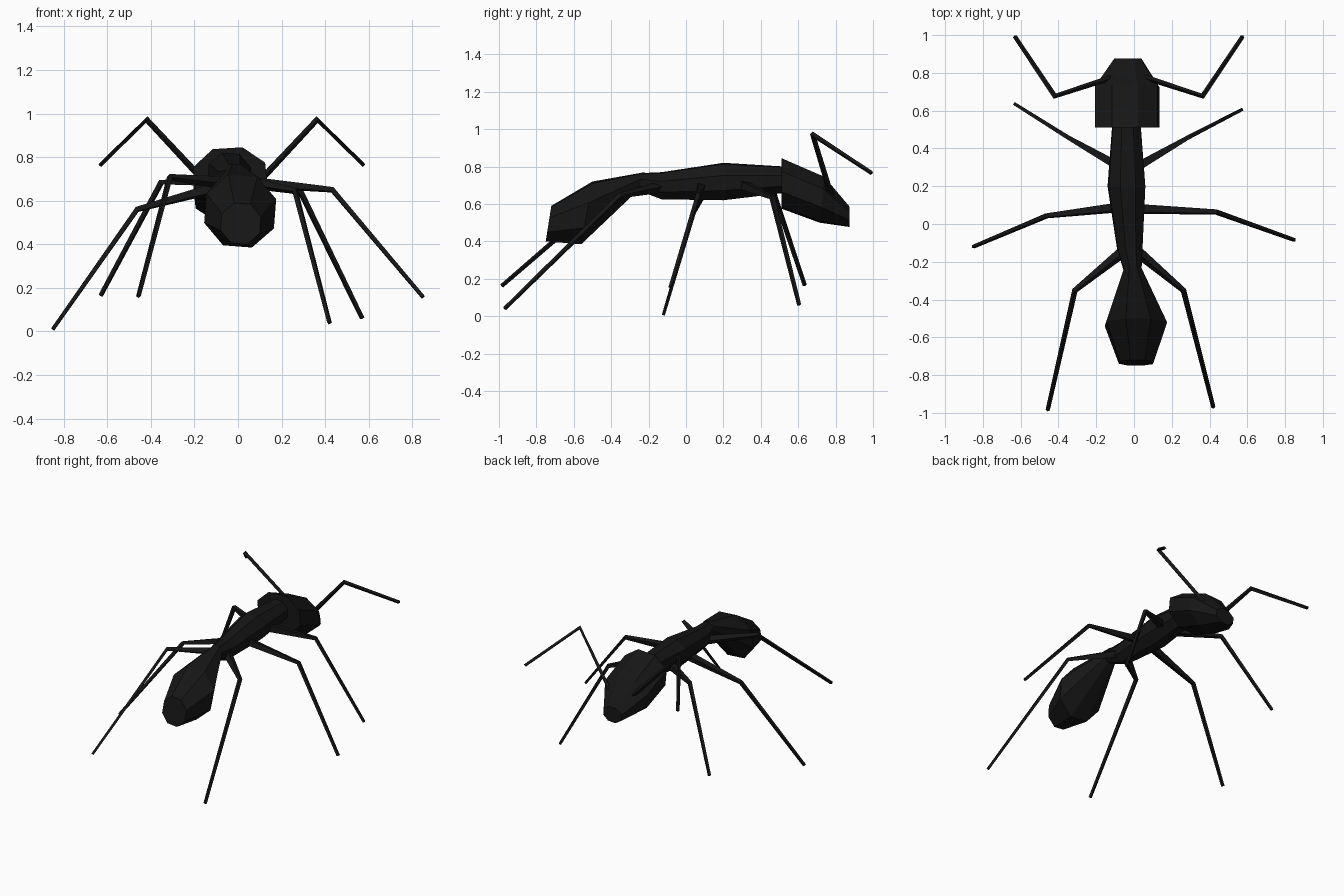
import bpy, bmesh, math
from mathutils import Vector

if "Cube" in bpy.data.objects:
    bpy.data.objects.remove(bpy.data.objects["Cube"])

black = bpy.data.materials.new("black")
black.diffuse_color = (0.008, 0.008, 0.008, 1)
black.use_nodes = True
black.node_tree.nodes["Principled BSDF"].inputs["Base Color"].default_value = black.diffuse_color


def finish(name, bm):
    bmesh.ops.recalc_face_normals(bm, faces=bm.faces[:])
    me = bpy.data.meshes.new(name)
    bm.to_mesh(me)
    bm.free()
    me.materials.append(black)
    ob = bpy.data.objects.new(name, me)
    bpy.context.collection.objects.link(ob)


def skin(bm, rings):
    # bridge successive vertex rings and cap both ends
    n = len(rings[0])
    for a, b in zip(rings, rings[1:]):
        for i in range(n):
            j = (i + 1) % n
            bm.faces.new((a[i], a[j], b[j], b[i]))
    bm.faces.new(rings[0])
    bm.faces.new(rings[-1])


def loft(name, sections, phase):
    # section: x min, x max, (y, z) of top, (y, z) of bottom
    bm = bmesh.new()
    rings = []
    for x0, x1, (yt, zt), (yb, zb) in sections:
        ring = []
        for i in range(8):
            a = math.radians(phase + 45 * i)
            c, s = math.cos(a) / 0.95, math.sin(a) / 0.95
            ring.append(bm.verts.new(((x0 + x1) / 2 + c * (x1 - x0) / 2,
                                      (yt + yb) / 2 + s * (yt - yb) / 2,
                                      (zt + zb) / 2 + s * (zt - zb) / 2)))
        rings.append(ring)
    skin(bm, rings)
    finish(name, bm)


def limb(name, points, radii):
    # four-sided tapered tube through three joints
    bm = bmesh.new()
    p = [Vector(q) for q in points]
    side = (p[1] - p[0]).cross(p[2] - p[1]).normalized()
    d = [(p[1] - p[0]).normalized(), (p[2] - p[1]).normalized()]
    tangents = [d[0], (d[0] + d[1]).normalized(), d[1]]
    rings = []
    for q, t, r in zip(p, tangents, radii):
        up = t.cross(side)
        rings.append([bm.verts.new(q + (side * u + up * v) * r)
                      for u, v in ((1, 1), (-1, 1), (-1, -1), (1, -1))])
    skin(bm, rings)
    finish(name, bm)


# Head
loft("head", [
    (-0.205, 0.135, (0.51, 0.845), (0.51, 0.575)),
    (-0.205, 0.135, (0.74, 0.745), (0.715, 0.50)),
    (-0.105, 0.04, (0.875, 0.585), (0.875, 0.477)),
], 27)

# Thorax, waist
loft("thorax", [
    (-0.115, 0.035, (0.53, 0.80), (0.53, 0.66)),
    (-0.14, 0.06, (0.20, 0.82), (0.20, 0.62)),
    (-0.09, 0.045, (-0.13, 0.77), (-0.13, 0.625)),
    (-0.055, 0.04, (-0.24, 0.765), (-0.25, 0.67)),
], 18)

# Abdomen
loft("abdomen", [
    (-0.055, 0.04, (-0.22, 0.77), (-0.26, 0.67)),
    (-0.155, 0.175, (-0.50, 0.72), (-0.56, 0.385)),
    (-0.08, 0.105, (-0.72, 0.59), (-0.75, 0.40)),
], 18)

# Legs: base, knee, foot
legs = {
    "front_leg_right": ((0.03, 0.31, 0.70), (0.29, 0.46, 0.635), (0.57, 0.605, 0.06)),
    "front_leg_left": ((-0.09, 0.31, 0.69), (-0.352, 0.46, 0.685), (-0.63, 0.635, 0.165)),
    "middle_leg_right": ((0.0, 0.08, 0.69), (0.433, 0.064, 0.65), (0.85, -0.085, 0.157)),
    "middle_leg_left": ((-0.06, 0.09, 0.67), (-0.463, 0.043, 0.56), (-0.85, -0.12, 0.01)),
    "hind_leg_right": ((0.01, -0.14, 0.69), (0.262, -0.352, 0.645), (0.42, -0.97, 0.04)),
    "hind_leg_left": ((-0.05, -0.14, 0.68), (-0.313, -0.352, 0.708), (-0.457, -0.985, 0.162)),
}
for name, pts in legs.items():
    limb(name, pts, (0.022, 0.011, 0.008))

# Antennae, mirrored about the head's centre line
for side, s in (("right", 1), ("left", -1)):
    cx = -0.028
    limb("antenna_" + side, [(cx + s * 0.09, 0.775, 0.65), (cx + s * 0.391, 0.677, 0.972),
                             (cx + s * 0.603, 0.993, 0.765)], (0.011, 0.011, 0.008))
